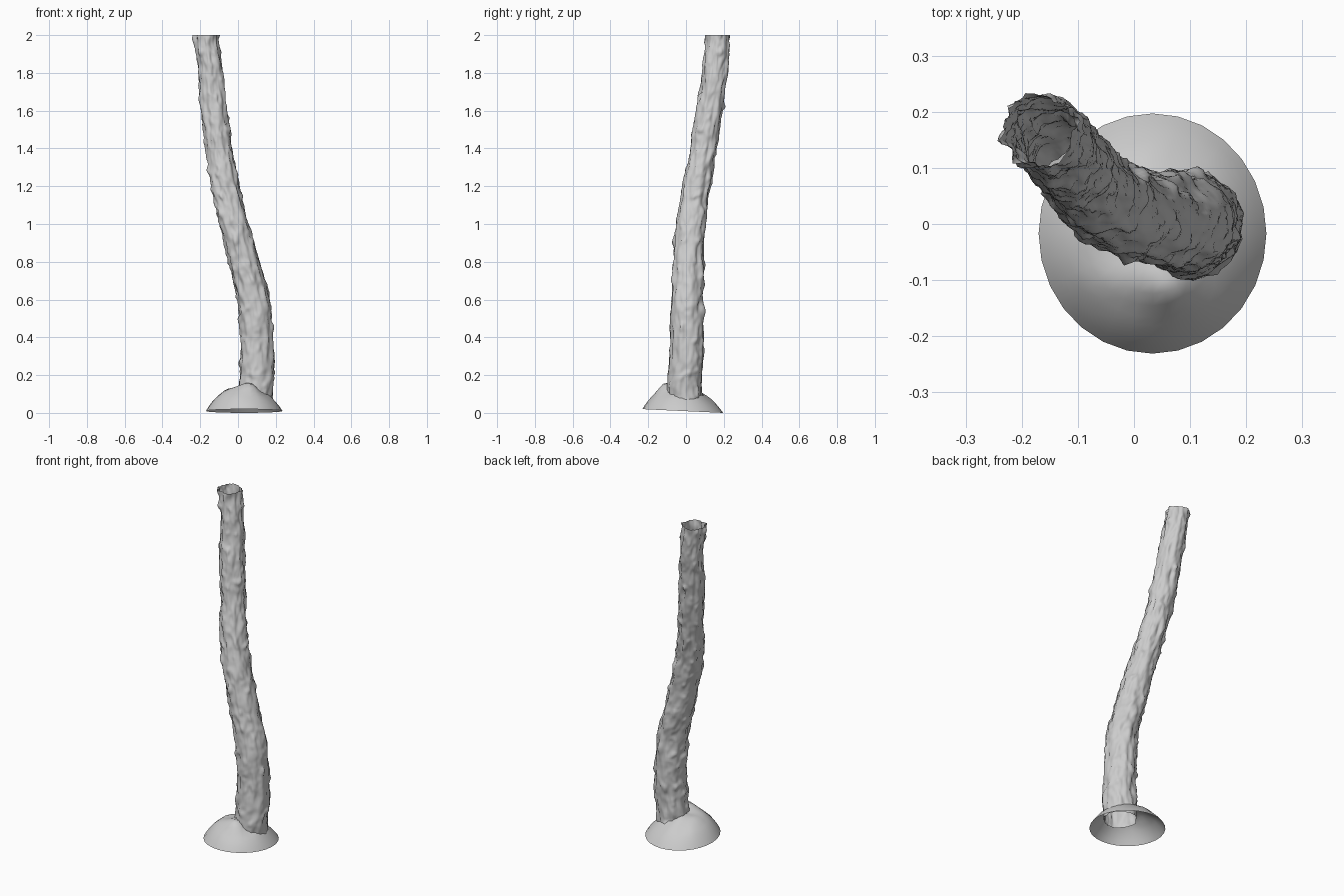
import bpy, bmesh, math
from mathutils import Vector, noise

if "Cube" in bpy.data.objects:
    bpy.data.objects.remove(bpy.data.objects["Cube"])

# Trunk path: (z, centre x, centre y, radius)
PATH = [(0.04, 0.088, -0.012, 0.088), (0.2, 0.1, -0.004, 0.087),
        (0.4, 0.1, 0.004, 0.085), (0.6, 0.083, 0.005, 0.082),
        (0.8, 0.03, 0.013, 0.078), (1.0, -0.02, 0.026, 0.075),
        (1.2, -0.068, 0.056, 0.07), (1.4, -0.1, 0.094, 0.068),
        (1.6, -0.125, 0.123, 0.066), (1.8, -0.145, 0.154, 0.064),
        (2.0, -0.17, 0.166, 0.062)]
SIDES, RINGS = 56, 220


def path_at(z):
    """Smooth (Catmull-Rom) centre and radius at height z."""
    i = 0
    while i < len(PATH) - 2 and z > PATH[i + 1][0]:
        i += 1
    p = [PATH[max(0, min(len(PATH) - 1, k))] for k in range(i - 1, i + 3)]
    t = (z - p[1][0]) / (p[2][0] - p[1][0])
    return [0.5 * (2 * b + (c - a) * t + (2 * a - 5 * b + 4 * c - d) * t * t
                   + (3 * b - a - 3 * c + d) * t ** 3)
            for a, b, c, d in list(zip(*p))[1:]]


def bark(a, z):
    """Vertical plates, knobs and fine grain of the bark."""
    c, s = math.cos(a), math.sin(a)
    plate = noise.noise(Vector((c * 2.6, s * 2.6, z * 9)))
    ridge = 0.35 - abs(noise.noise(Vector((c * 3.2 + 7, s * 3.2, z * 13))))
    knob = max(0, noise.noise(Vector((c * 2.2, s * 2.2 + 11, z * 17))) - 0.25)
    grain = noise.noise(Vector((c * 6, s * 6, z * 30 + 5)))
    return 0.010 * plate + 0.012 * ridge + 0.026 * knob + 0.002 * grain


def surface(name, rings, cap=None):
    """Skin a list of closed rings; optionally fan the last one to a point."""
    bm = bmesh.new()
    loops = [[bm.verts.new(co) for co in ring] for ring in rings]
    n = len(loops[0])
    for lo, hi in zip(loops, loops[1:]):
        for j in range(n):
            k = (j + 1) % n
            bm.faces.new((lo[j], lo[k], hi[k], hi[j]))
    if cap:
        tip = bm.verts.new(cap)
        for j in range(n):
            bm.faces.new((loops[-1][j], loops[-1][(j + 1) % n], tip))
    mesh = bpy.data.meshes.new(name)
    bm.to_mesh(mesh)
    bm.free()
    mesh.shade_smooth()
    obj = bpy.data.objects.new(name, mesh)
    bpy.context.collection.objects.link(obj)
    return obj


# Leaning trunk: hollow tube, open at the top
trunk = []
for i in range(RINGS + 1):
    z = 0.04 + 1.96 * i / RINGS
    cx, cy, r = path_at(z)
    ring = []
    for j in range(SIDES):
        a = 2 * math.pi * j / SIDES
        d = r + bark(a, z)
        ring.append((cx + d * math.cos(a), cy + d * math.sin(a), z))
    trunk.append(ring)
surface("trunk", trunk)

# Earth mound around the foot: thin open-bottomed dome
CX, CY, RX, RY = 0.033, -0.017, 0.203, 0.214
PROFILE = [(1.0, 0.0), (0.93, 0.022), (0.85, 0.043), (0.77, 0.062), (0.7, 0.076),
           (0.6, 0.093), (0.5, 0.107), (0.4, 0.117), (0.3, 0.124), (0.15, 0.128)]


def mound_point(f, h, a):
    c, s = math.cos(a), math.sin(a)
    x, y = CX + RX * f * c, CY + RY * f * s
    rim = 0.010 + 0.010 * -s * f
    z = rim + h * (1 - 0.16 * f * s - 0.05 * f * c)
    z += h * 0.12 * noise.noise(Vector((x * 14, y * 14, 3)))
    # root swell in front of the trunk
    z += 0.02 * math.exp(-((x - 0.07) ** 2 + (y + 0.12) ** 2) / 0.0014)
    return (x, y, z)


mound = [[mound_point(f, h, 2 * math.pi * j / 28) for j in range(28)]
         for f, h in PROFILE]
surface("earth_mound", mound, cap=(CX, CY, 0.138))
